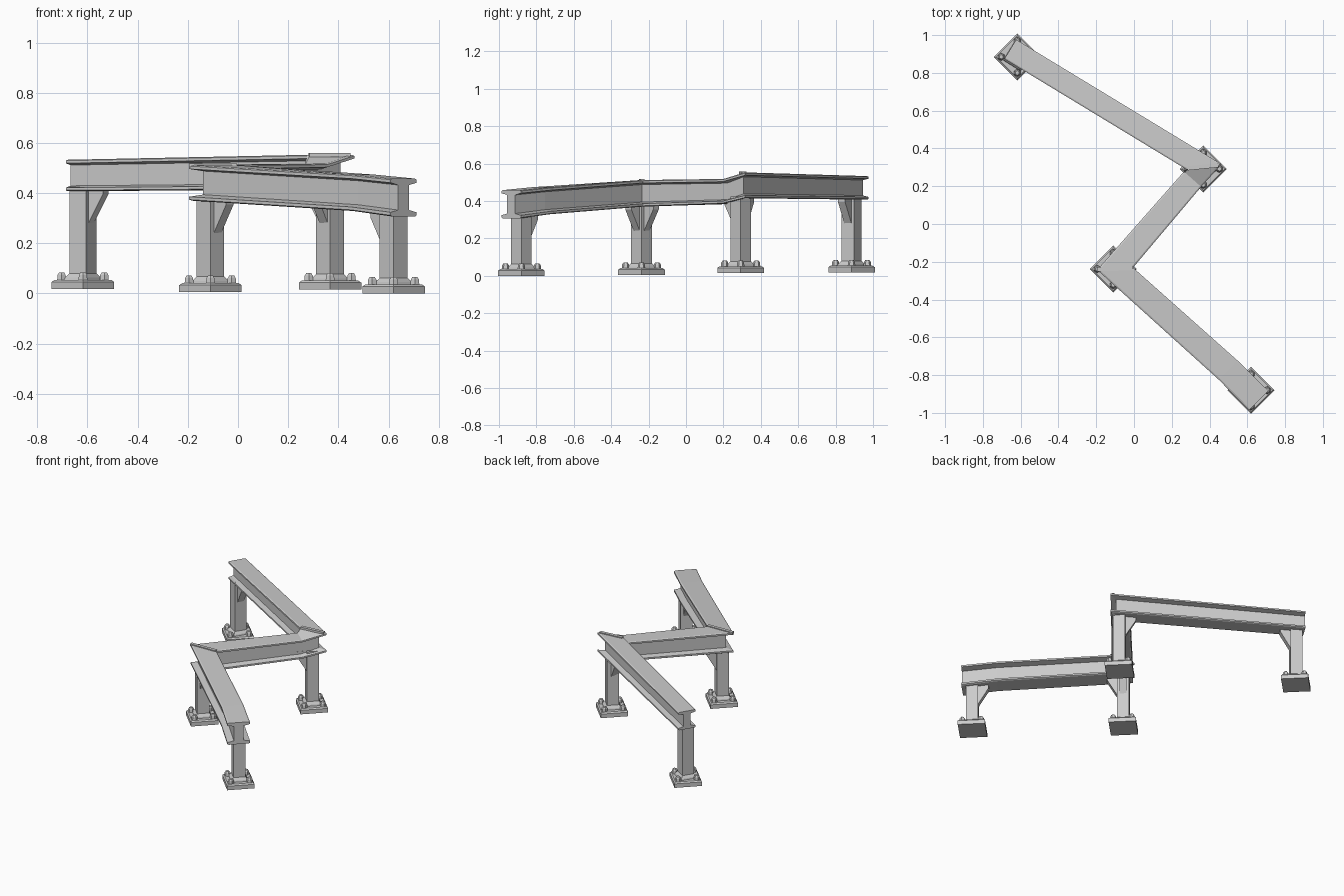
import bpy, bmesh, math
from mathutils import Vector, Matrix

if "Cube" in bpy.data.objects:
    bpy.data.objects.remove(bpy.data.objects["Cube"])


def new_object(name, bm):
    bmesh.ops.recalc_face_normals(bm, faces=bm.faces)
    me = bpy.data.meshes.new(name)
    bm.to_mesh(me)
    bm.free()
    ob = bpy.data.objects.new(name, me)
    bpy.context.collection.objects.link(ob)
    return ob


def loft(name, rings):
    bm = bmesh.new()
    vs = [[bm.verts.new(p) for p in r] for r in rings]
    n = len(rings[0])
    for a, b in zip(vs, vs[1:]):
        for i in range(n):
            j = (i + 1) % n
            bm.faces.new((a[i], a[j], b[j], b[i]))
    bm.faces.new(vs[0])
    bm.faces.new(vs[-1])
    return new_object(name, bm)


def stack(name, x, y, angle, levels, sides=4):
    """Vertical prism from (height, half width) levels."""
    rings = []
    for z, h in levels:
        r = h / math.cos(math.pi / sides)
        rings.append([(x + r * math.cos(angle + (i + .5) * math.tau / sides),
                       y + r * math.sin(angle + (i + .5) * math.tau / sides), z)
                      for i in range(sides)])
    return loft(name, rings)


def bar(name, centre, size, angle):
    bm = bmesh.new()
    m = (Matrix.Translation(centre) @ Matrix.Rotation(angle, 4, 'Z')
         @ Matrix.Diagonal((*size, 1)))
    bmesh.ops.create_cube(bm, size=1, matrix=m)
    return new_object(name, bm)


# Zigzag girder: x, y, top z, bottom z, half width
path = [(-.655, .925, .533, .408, .060),
        (.370, .303, .553, .415, .060),
        (.310, .237, .518, .385, .061),
        (-.100, -.237, .512, .370, .068),
        (.500, -.775, .474, .329, .071),
        (.660, -.935, .458, .307, .073)]
# I-shaped section: side (in half widths), height (0 bottom to 1 top)
right_half = [(.88, 0), (1, .03), (1, .11), (.42, .17),
              (.42, .83), (1, .89), (1, .97), (.88, 1)]
section = right_half + [(-u, v) for u, v in reversed(right_half)]
pts = [Vector(p[:2]) for p in path]
rings = []
for k, (x, y, zt, zb, w) in enumerate(path):
    d1 = (pts[k] - pts[k - 1]).normalized() if k else (pts[1] - pts[0]).normalized()
    d2 = (pts[k + 1] - pts[k]).normalized() if k < len(pts) - 1 else d1
    n1, n2 = Vector((-d1.y, d1.x)), Vector((-d2.y, d2.x))
    m = (n1 + n2).normalized()
    m *= w / m.dot(n1)
    rings.append([(x + m.x * u, y + m.y * u, zb + (zt - zb) * v) for u, v in section])
loft("zigzag_girder", rings)

# Weld ridges over the two mitred corners
bar("upper_corner_weld", (.365, .303, .552), (.165, .022, .014), .10)
bar("lower_corner_weld", (-.10, -.237, .511), (.19, .022, .014), .03)

# Posts: name, x, y, floor z, top z, post angle, directions of brackets
posts = [("back_left", -.618, .885, .018, .425, -32, [(.86, -.51)]),
         ("back_right", .367, .292, .015, .425, -45, [(-.86, .51), (-.67, -.74)]),
         ("front_left", -.110, -.238, .005, .385, -45, [(.67, .74), (.74, -.67)]),
         ("front_right", .620, -.880, .000, .330, -45, [(-.72, .69)])]
for name, x, y, z0, z1, deg, arms in posts:
    a = math.radians(deg)
    q = math.radians(45)
    # Base plate with chamfered rim
    stack(name + "_base_plate", x, y, q, [(z0, .088), (z0 + .028, .088), (z0 + .036, .080)])
    # Post with flared foot
    stack(name + "_post", x, y, a, [(z0 + .03, .056), (z0 + .045, .052),
                                    (z0 + .062, .039), (z1, .039)])
    # Anchor bolts
    for i in range(4):
        t = i * math.pi / 2
        stack(f"{name}_bolt_{i + 1}", x + .085 * math.cos(t), y + .085 * math.sin(t), 0,
              [(z0 + .033, .018), (z0 + .056, .016), (z0 + .066, .010)], 6)
    # Sloping brackets under the girder
    for i, arm in enumerate(arms):
        d = Vector((*arm, 0)).normalized()
        s = Vector((-d.y, d.x, 0)) * .022
        o = Vector((x, y, 0))
        prof = [(.03, z1), (.105, z1), (.105, z1 - .03), (.038, z1 - .145), (.03, z1 - .145)]
        loft(f"{name}_bracket_{i + 1}",
             [[o + d * r + s * k + Vector((0, 0, z)) for r, z in prof] for k in (-1, 1)])
